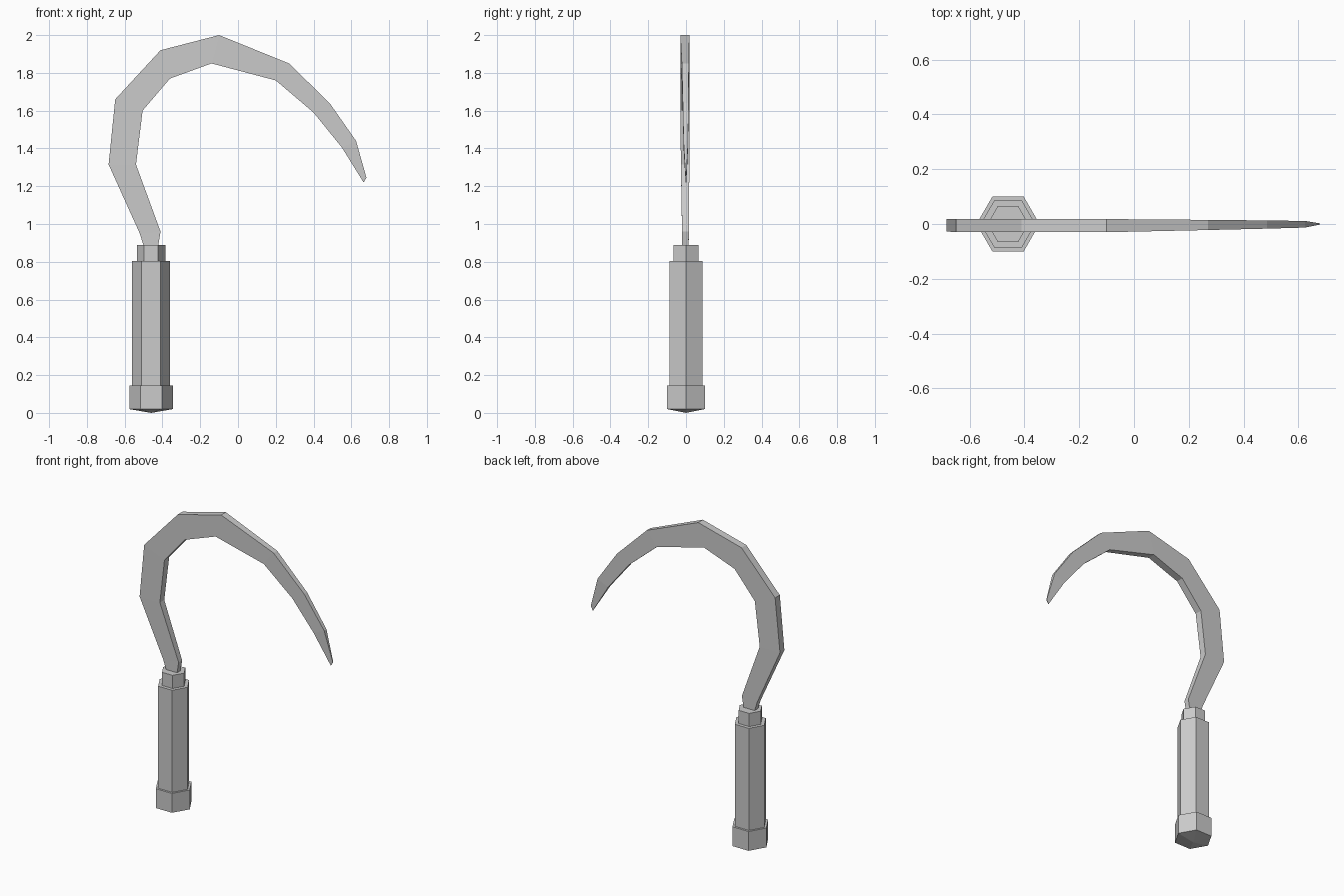
import bpy
import bmesh
from math import cos, sin, tau

cube = bpy.data.objects.get("Cube")
if cube:
    bpy.data.objects.remove(cube, do_unlink=True)

GREY = 0.6
mat = bpy.data.materials.new("plain grey")
mat.use_nodes = True
mat.diffuse_color = (GREY, GREY, GREY, 1)
mat.node_tree.nodes["Principled BSDF"].inputs["Base Color"].default_value = (GREY, GREY, GREY, 1)

HANDLE_X = -0.46


def finish(name, bm):
    """Turn a bmesh into a flat-shaded object."""
    bmesh.ops.recalc_face_normals(bm, faces=bm.faces)
    mesh = bpy.data.meshes.new(name)
    bm.to_mesh(mesh)
    bm.free()
    mesh.materials.append(mat)
    obj = bpy.data.objects.new(name, mesh)
    bpy.context.collection.objects.link(obj)
    return obj


def loft(bm, rings):
    """Join successive rings of equal length with quads."""
    for a, b in zip(rings, rings[1:]):
        for i in range(len(a)):
            j = (i + 1) % len(a)
            bm.faces.new((a[i], a[j], b[j], b[i]))


def hex_part(name, radius, bottom, top, tip=None):
    """Hexagonal prism, with an optional shallow point underneath."""
    bm = bmesh.new()
    rings = [[bm.verts.new((HANDLE_X + radius * cos(tau * i / 6),
                            radius * sin(tau * i / 6), z)) for i in range(6)]
             for z in (bottom, top)]
    loft(bm, rings)
    bm.faces.new(rings[1])
    if tip is None:
        bm.faces.new(rings[0])
    else:
        point = bm.verts.new((HANDLE_X, 0, tip))
        for i in range(6):
            bm.faces.new((rings[0][i], rings[0][(i + 1) % 6], point))
    return finish(name, bm)


# Handle: pommel, grip and ferrule
hex_part("pommel", 0.115, 0.02, 0.145, tip=0.0)
hex_part("grip", 0.10, 0.14, 0.805)
hex_part("ferrule", 0.075, 0.80, 0.89)

# Blade stations: outer x, z, inner x, z, front y, back y
stations = [
    (-0.495, 0.87, -0.425, 0.87, -0.02, 0.014),
    (-0.52, 0.95, -0.41, 0.96, -0.021, 0.015),
    (-0.685, 1.315, -0.54, 1.315, -0.027, 0.018),
    (-0.65, 1.66, -0.505, 1.60, -0.03, 0.018),
    (-0.41, 1.92, -0.36, 1.77, -0.03, 0.018),
    (-0.10, 2.0, -0.14, 1.85, -0.03, 0.018),
    (0.27, 1.85, 0.20, 1.76, -0.022, 0.015),
    (0.485, 1.64, 0.40, 1.59, -0.017, 0.013),
    (0.625, 1.44, 0.55, 1.405, -0.013, 0.011),
    (0.68, 1.245, 0.665, 1.22, -0.002, 0.002),
]
bm = bmesh.new()
rings = [[bm.verts.new(p) for p in ((ox, f, oz), (ox, b, oz), (ix, b, iz), (ix, f, iz))]
         for ox, oz, ix, iz, f, b in stations]
loft(bm, rings)
bm.faces.new(rings[0])
bm.faces.new(rings[-1])
finish("curved_blade", bm)
